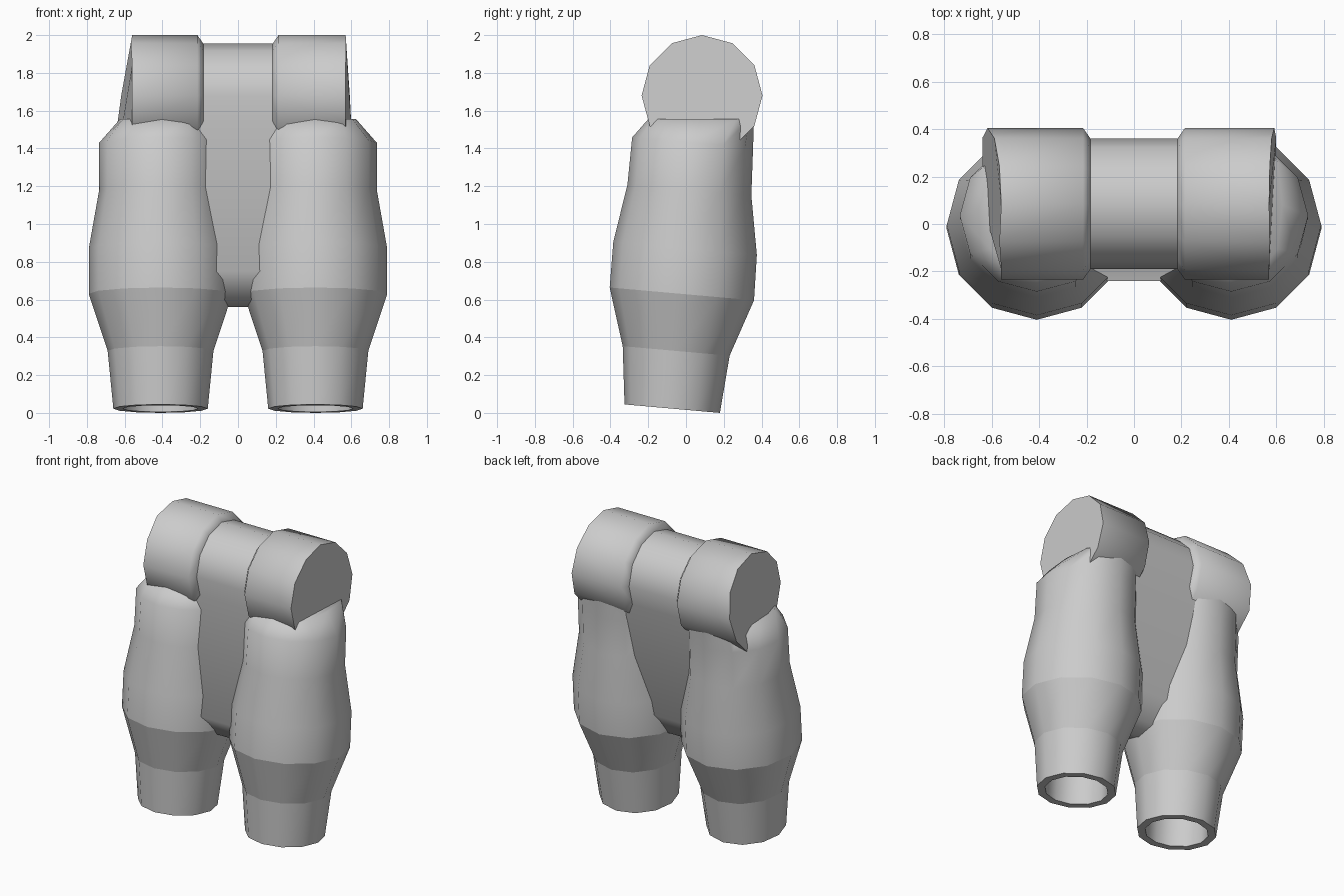
import bpy, bmesh, math

default = bpy.data.objects.get("Cube")
if default:
    bpy.data.objects.remove(default, do_unlink=True)

grey = bpy.data.materials.new("plain grey")
grey.use_nodes = True
grey.diffuse_color = (0.6, 0.6, 0.6, 1)
shader = next(n for n in grey.node_tree.nodes if n.type == 'BSDF_PRINCIPLED')
shader.inputs["Base Color"].default_value = (0.6, 0.6, 0.6, 1)

SIDES = 12
AXIS_Y, AXIS_Z = 0.085, 1.68     # centre line of the cross barrel


def loft(name, rings, creased=()):
    """Skin a list of equal point rings, cap both ends; creased rings stay sharp."""
    bm = bmesh.new()
    loops = [[bm.verts.new(p) for p in ring] for ring in rings]
    n = len(loops[0])
    for a, b in zip(loops, loops[1:]):
        for i in range(n):
            j = (i + 1) % n
            bm.faces.new((a[i], a[j], b[j], b[i]))
    bm.faces.new(loops[0])
    bm.faces.new(loops[-1])
    bmesh.ops.recalc_face_normals(bm, faces=bm.faces)
    for f in bm.faces:
        f.smooth = True
    for e in bm.edges:
        e.smooth = e.calc_face_angle(0) < math.radians(58)
    for k in creased:
        for i in range(n):
            bm.edges.get((loops[k][i], loops[k][(i + 1) % n])).smooth = False
    mesh = bpy.data.meshes.new(name)
    bm.to_mesh(mesh)
    bm.free()
    mesh.materials.append(grey)
    obj = bpy.data.objects.new(name, mesh)
    bpy.context.collection.objects.link(obj)
    return obj


def leg_ring(cx, cy, cz, rx, ry, tilt=0.089, power=1.0):
    """Tilted oval ring; a power below one squares it off."""
    ring = []
    for i in range(SIDES):
        a = math.tau * i / SIDES
        c, s = math.cos(a), math.sin(a)
        x = rx * math.copysign(abs(c) ** power, c)
        y = ry * math.copysign(abs(s) ** power, s)
        ring.append((cx + x, cy + y, cz - tilt * y))
    return ring


def barrel_ring(x, radius, side=1, flare=0.0):
    """Ring about the cross axis; flare pushes the lower end outward."""
    ring = []
    for i in range(SIDES):
        a = math.tau * i / SIDES
        y, z = AXIS_Y + radius * math.cos(a), AXIS_Z + radius * math.sin(a)
        drop = min(1, (2.0 - z) / 0.44) if y > -0.15 else 0
        ring.append((side * (x + flare * drop), y, z))
    return ring


# Leg outline from the ankle up: height, y centre, x radius, y radius
LEG = [(0.0225, -0.073, 0.25, 0.2525),
       (0.328, -0.052, 0.28, 0.283),
       (0.63, -0.022, 0.38, 0.382),
       (0.87, -0.005, 0.38, 0.38),
       (1.18, 0.018, 0.325, 0.328),
       (1.43, 0.035, 0.325, 0.32)]

for side, label, end, flare in ((1, "left", 0.57, 0.03), (-1, "right", 0.56, 0.08)):
    cx = 0.41 * side
    # Hollow ankle socket, then the outer skin up to a squared shoulder
    rings = [leg_ring(cx, -0.055, 0.3, 0.2, 0.2),
             leg_ring(cx, -0.073, 0.0225, 0.2, 0.2)]
    rings += [leg_ring(cx, cy, cz, rx, ry) for cz, cy, rx, ry in LEG]
    rings.append(leg_ring(0.405 * side, 0.08, 1.555, 0.22, 0.28, 0, 0.6))
    loft(label + "_leg", rings, creased=(2, 3, 4))

    # Hip barrel with a chamfered inner lip and a flared outer end
    loft(label + "_hip_barrel",
         [barrel_ring(0.18, 0.27, side), barrel_ring(0.215, 0.32, side),
          barrel_ring(end, 0.32, side, flare)])

# Centre bridge: round top on a tapering web with a rounded bottom
profile = [(AXIS_Y + 0.275 * math.cos(math.radians(a)),
            AXIS_Z + 0.275 * math.sin(math.radians(a)))
           for a in range(-30, 211, 30)]
profile += [(-0.24, 0.75), (-0.13, 0.6), (-0.02, 0.56), (0.1, 0.6), (0.2, 0.75)]
loft("centre_bridge", [[(x, y, z) for y, z in profile] for x in (-0.3, 0.3)])
